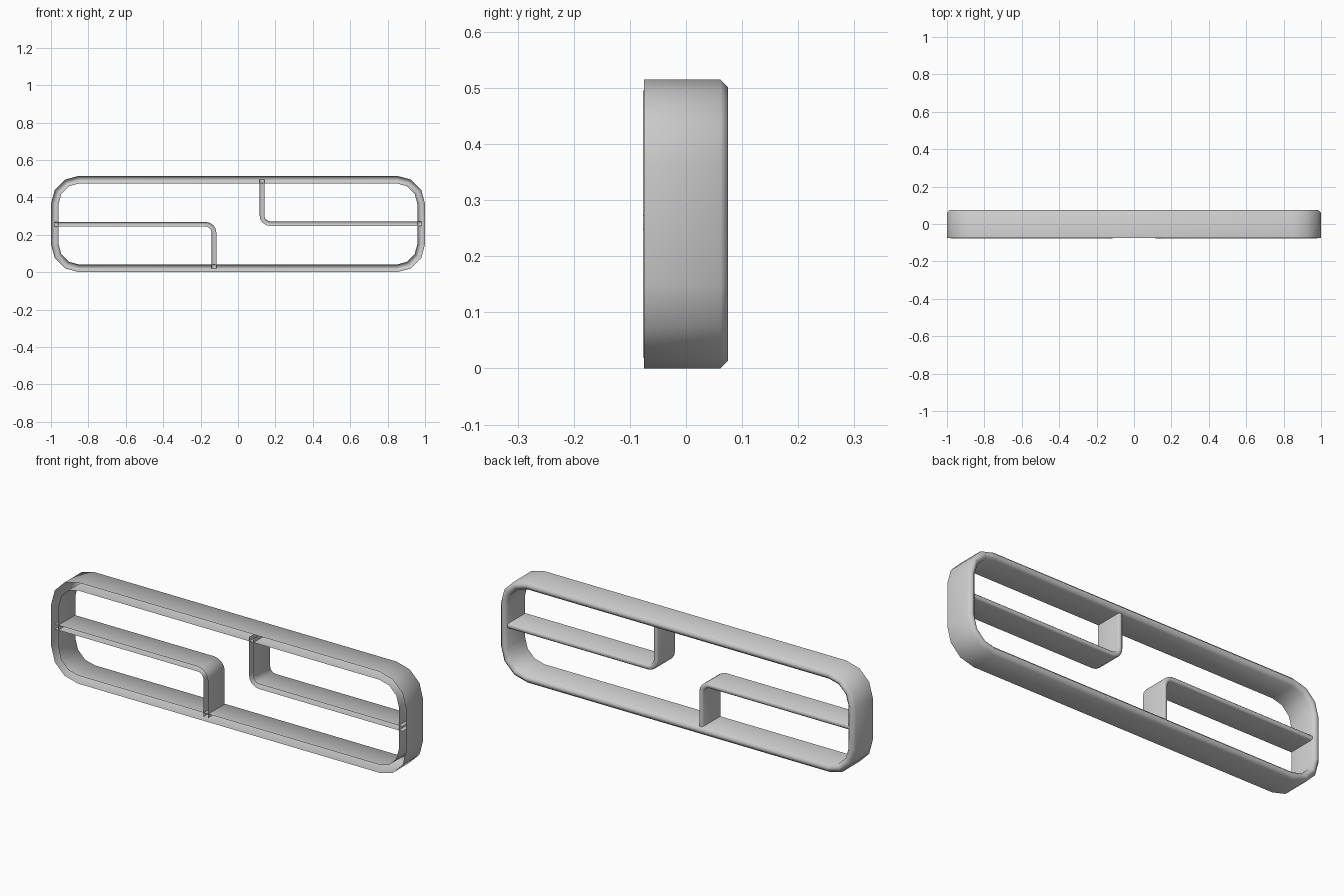
import bpy, bmesh, math

if "Cube" in bpy.data.objects:
    bpy.data.objects.remove(bpy.data.objects["Cube"])

H = 0.515  # total height


def arc(cx, cz, r, a0, a1, n):
    """Path stations along an arc: (x, z, normal x, normal z)."""
    out = []
    for i in range(n + 1):
        a = math.radians(a0 + (a1 - a0) * i / n)
        c, s = math.cos(a), math.sin(a)
        out.append((cx + r * c, cz + r * s, c, s))
    return out


def sweep(name, path, profile, closed):
    """Sweep an open (offset, y) profile along the path; the front stays open."""
    bm = bmesh.new()
    rings = [[bm.verts.new((x + nx * o, y, z + nz * o)) for o, y in profile]
             for x, z, nx, nz in path]
    count = len(rings) if closed else len(rings) - 1
    for i in range(count):
        a, b = rings[i], rings[(i + 1) % len(rings)]
        for j in range(len(profile) - 1):
            bm.faces.new((a[j], b[j], b[j + 1], a[j + 1]))
    bmesh.ops.recalc_face_normals(bm, faces=bm.faces[:])
    me = bpy.data.meshes.new(name)
    bm.to_mesh(me)
    bm.free()
    ob = bpy.data.objects.new(name, me)
    bpy.context.collection.objects.link(ob)
    bpy.ops.object.select_all(action='DESELECT')
    ob.select_set(True)
    bpy.context.view_layer.objects.active = ob
    bpy.ops.object.shade_smooth_by_angle(angle=math.radians(50))
    return ob


# Outer frame: hollow rounded rectangle with chamfered back rim
R = 0.15
frame_path = (arc(1 - R, H - R, R, 0, 90, 3) + arc(R - 1, H - R, R, 90, 180, 3)
              + arc(R - 1, R, R, 180, 270, 3) + arc(1 - R, R, R, 270, 360, 3))
frame_profile = [(0, -0.075), (0, 0.061), (-0.014, 0.075),
                 (-0.027, 0.075), (-0.041, 0.061), (-0.041, -0.075)]
sweep("frame", frame_path, frame_profile, True)

# L-shaped dividers, the second is the first turned half a revolution
t, b, back = 0.0125, 0.006, 0.064
div_profile = [(t, -0.077), (t, back - b), (t - b, back),
               (b - t, back), (-t, back - b), (-t, -0.077)]
r, zc, xc = 0.045, 0.256, -0.128
left_path = ([(-0.98, zc, 0, 1)] + arc(xc - r, zc - r, r, 90, 0, 4)
             + [(xc, 0.02, 1, 0)])
right_path = [(-x, H - z, -nx, -nz) for x, z, nx, nz in left_path]
sweep("left_divider", left_path, div_profile, False)
sweep("right_divider", right_path, div_profile, False)
